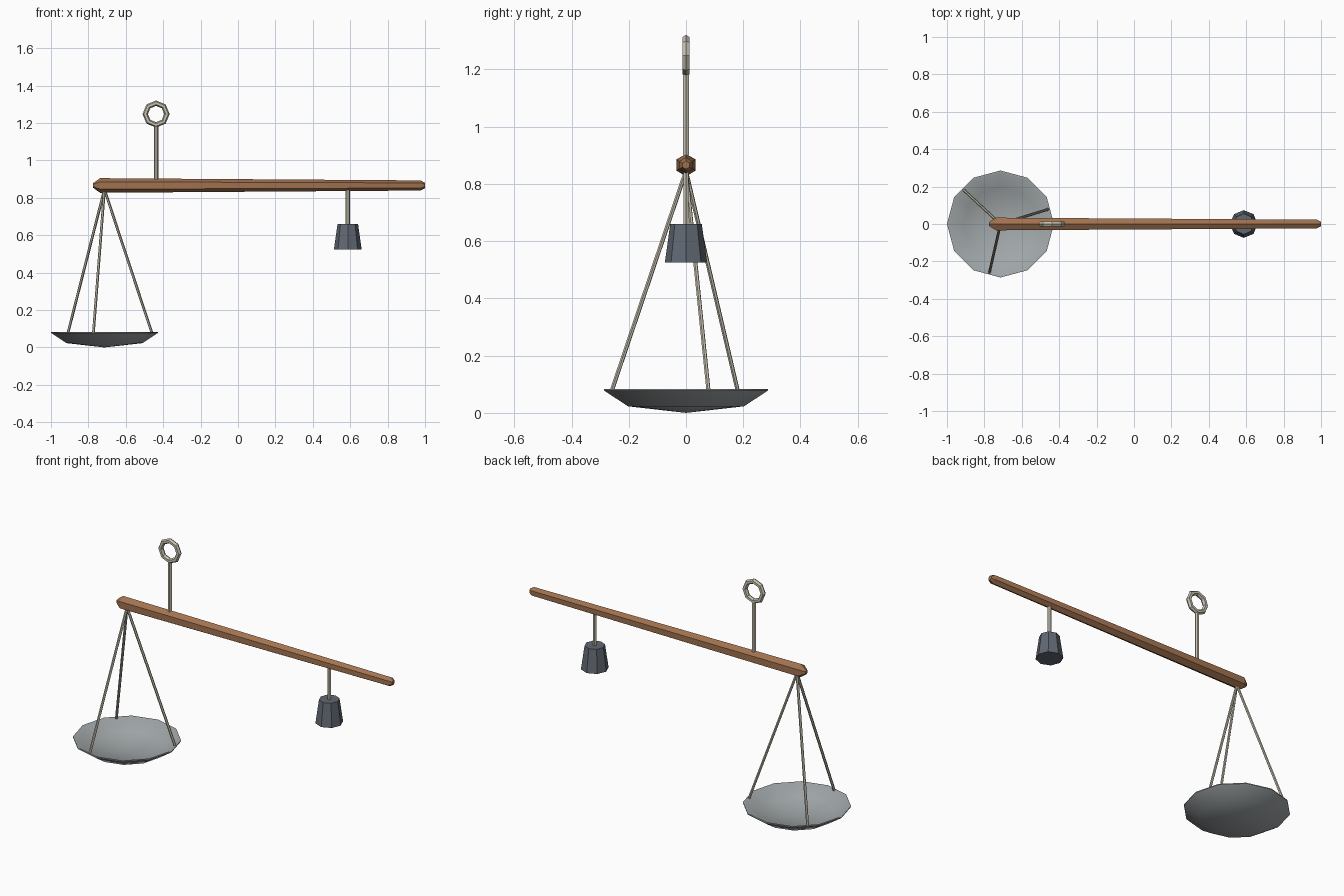
import bpy, bmesh, math
from mathutils import Vector, Matrix

if "Cube" in bpy.data.objects:
    bpy.data.objects.remove(bpy.data.objects["Cube"])


def mat(name, rgb):
    m = bpy.data.materials.new(name)
    m.diffuse_color = (*rgb, 1)
    m.use_nodes = True
    m.node_tree.nodes["Principled BSDF"].inputs["Base Color"].default_value = m.diffuse_color
    return m


WOOD = mat("wood", (0.36, 0.17, 0.08))
BRASS = mat("pale_metal", (0.58, 0.54, 0.44))
TIN = mat("tin", (0.36, 0.39, 0.40))
IRON = mat("iron", (0.12, 0.14, 0.17))


def lathe(name, profile, sides, material, matrix=Matrix(), phase=0.0, smooth=None):
    """Spin (radius, height) points about local z; zero radius makes a pole."""
    bm = bmesh.new()
    rings = []
    for r, h in profile:
        n = sides if r > 0 else 1
        rings.append([bm.verts.new((r * math.cos(phase + math.tau * i / sides),
                                    r * math.sin(phase + math.tau * i / sides), h))
                      for i in range(n)])
    for a, b in zip(rings, rings[1:]):
        for i in range(sides):
            j = (i + 1) % sides
            quad = [a[i % len(a)], a[j % len(a)], b[j % len(b)], b[i % len(b)]]
            bm.faces.new(list(dict.fromkeys(quad)))
    for ring in (rings[0], rings[-1]):
        if len(ring) > 1:
            bm.faces.new(ring)
    bmesh.ops.recalc_face_normals(bm, faces=bm.faces)
    me = bpy.data.meshes.new(name)
    bm.to_mesh(me)
    bm.free()
    me.materials.append(material)
    ob = bpy.data.objects.new(name, me)
    ob.matrix_world = matrix
    bpy.context.collection.objects.link(ob)
    if smooth:
        bpy.ops.object.select_all(action='DESELECT')
        ob.select_set(True)
        bpy.context.view_layer.objects.active = ob
        bpy.ops.object.shade_smooth_by_angle(angle=math.radians(smooth))
    return ob


def rod(name, p, q, radius, sides=6):
    p, q = Vector(p), Vector(q)
    d = q - p
    m = Matrix.Translation(p) @ d.to_track_quat('Z', 'Y').to_matrix().to_4x4()
    return lathe(name, [(radius, 0), (radius, d.length)], sides, BRASS, m)


BEAM_Z = 0.866
PAN_X, PAN_R, RIM_Z = -0.714, 0.286, 0.083
HOOK_X, WEIGHT_X = -0.438, 0.587

# tapered hexagonal beam, local z turned onto x
lathe("beam", [(0.012, -0.775), (0.039, -0.738), (0.038, -0.6), (0.027, 0.977), (0.014, 1.0)],
      6, WOOD, Matrix.Translation((0, 0, BEAM_Z)) @ Matrix.Rotation(math.pi / 2, 4, 'Y'),
      smooth=30)

# shallow twelve-sided pan
lathe("pan", [(0, 0), (0.203, 0.023), (PAN_R, 0.078), (PAN_R, RIM_Z), (0.276, RIM_Z),
              (0.198, 0.034), (0, 0.012)],
      12, TIN, Matrix.Translation((PAN_X, 0, 0)), smooth=40)

# three cords from the beam to the pan rim
for k in range(3):
    a = 0.3 + k * math.tau / 3
    rod(f"cord_{k + 1}", (PAN_X, 0, 0.845),
        (PAN_X + 0.266 * math.cos(a), 0.266 * math.sin(a), 0.077), 0.0075)

# hanging stem and ring
rod("stem", (HOOK_X, 0, BEAM_Z), (HOOK_X, 0, 1.2), 0.012)
bpy.ops.mesh.primitive_torus_add(location=(HOOK_X, 0, 1.248), rotation=(math.pi / 2, 0, 0),
                                 major_segments=8, minor_segments=6,
                                 major_radius=0.058, minor_radius=0.0145)
ring = bpy.context.object
ring.name = "ring"
ring.data.materials.append(BRASS)

# sliding weight on its hanger
rod("weight_hanger", (WEIGHT_X, 0, 0.64), (WEIGHT_X, 0, BEAM_Z), 0.011)
lathe("weight", [(0.074, 0.525), (0.055, 0.66)], 8, IRON, Matrix.Translation((WEIGHT_X, 0, 0)))
